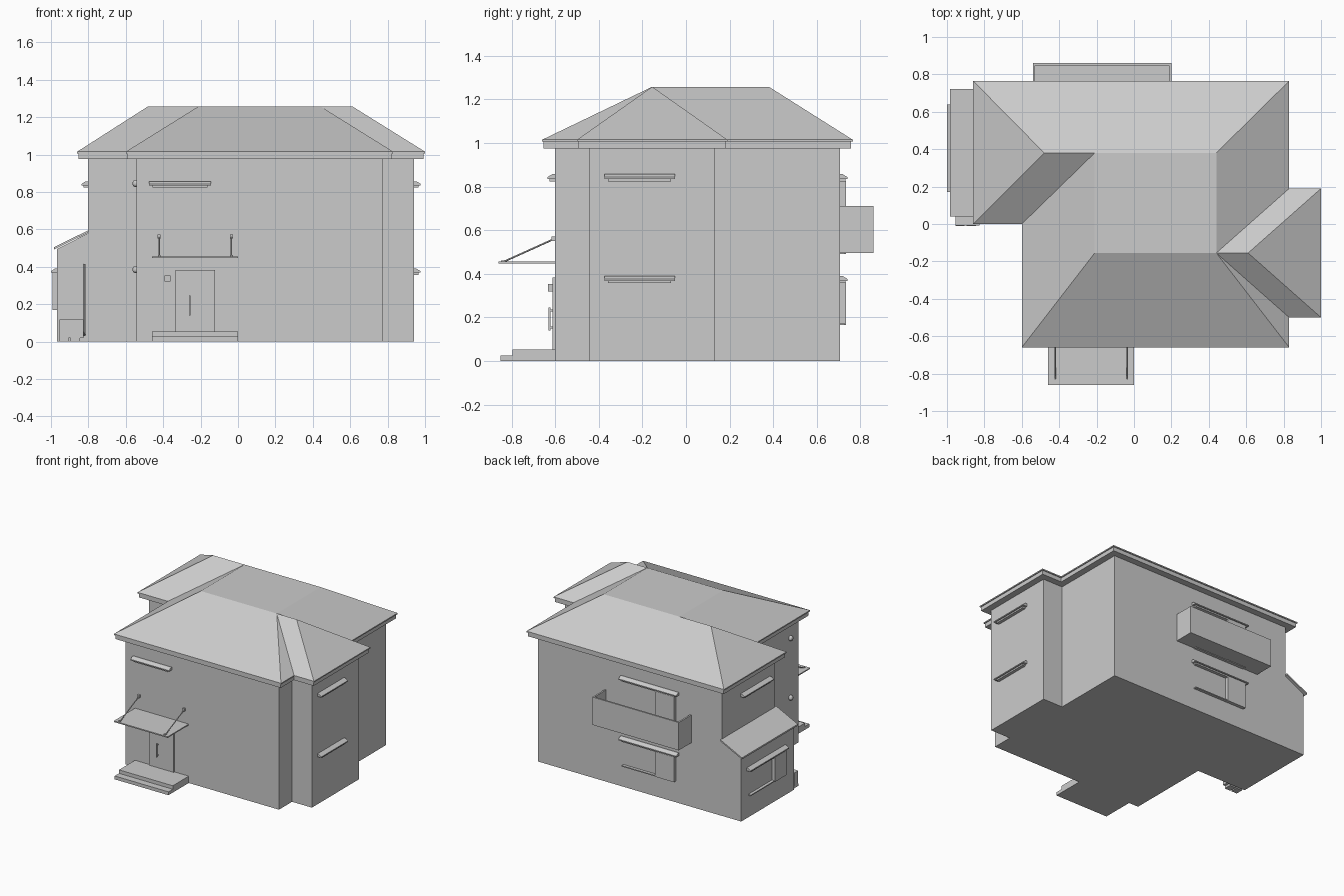
import bpy, bmesh
from math import radians
from mathutils import Matrix, Vector

if "Cube" in bpy.data.objects:
    bpy.data.objects.remove(bpy.data.objects["Cube"])

GREY = bpy.data.materials.new("plain_grey")
GREY.use_nodes = True
tone = (0.6, 0.6, 0.6, 1)
GREY.diffuse_color = tone
GREY.node_tree.nodes["Principled BSDF"].inputs["Base Color"].default_value = tone

FRONT, RIGHT, BACK, LEFT = 0, 90, 180, -90


def finish(name, bm, turn=0):
    """Turn the mesh about z and store it as an object."""
    bmesh.ops.recalc_face_normals(bm, faces=bm.faces)
    bm.transform(Matrix.Rotation(radians(turn), 4, "Z"))
    mesh = bpy.data.meshes.new(name)
    bm.to_mesh(mesh)
    bm.free()
    mesh.materials.append(GREY)
    ob = bpy.data.objects.new(name, mesh)
    bpy.context.collection.objects.link(ob)
    return ob


def prism(name, points, step, turn=0):
    """Extrude a flat outline of 3D points along a step."""
    bm = bmesh.new()
    face = bm.faces.new([bm.verts.new(p) for p in points])
    grown = bmesh.ops.extrude_face_region(bm, geom=[face], use_keep_orig=True)
    verts = [v for v in grown["geom"] if isinstance(v, bmesh.types.BMVert)]
    bmesh.ops.translate(bm, verts=verts, vec=step)
    return finish(name, bm, turn)


def box(name, x, y, z, turn=0):
    base = [(x[0], y[0], z[0]), (x[1], y[0], z[0]), (x[1], y[1], z[0]), (x[0], y[1], z[0])]
    return prism(name, base, (0, 0, z[1] - z[0]), turn)


def slab(name, outline, z0, z1):
    return prism(name, [(x, y, z0) for x, y in outline], (0, 0, z1 - z0))


def rod(name, start, end, radius):
    a, b = Vector(start), Vector(end)
    bm = bmesh.new()
    bmesh.ops.create_cone(bm, cap_ends=True, segments=10, radius1=radius,
                          radius2=radius, depth=(b - a).length)
    spin = (b - a).to_track_quat("Z", "Y").to_matrix().to_4x4()
    bm.transform(Matrix.Translation((a + b) / 2) @ spin)
    return finish(name, bm)


def inset(outline, d):
    """Shrink a right-angled counter-clockwise outline."""
    pts = [Vector(p) for p in outline]
    result = []
    for i, p in enumerate(pts):
        shift = Vector((0, 0))
        for edge in (p - pts[i - 1], pts[(i + 1) % len(pts)] - p):
            edge.normalize()
            shift += Vector((-edge.y, edge.x)) * d
        result.append(tuple(p + shift))
    return result


# Walls, eaves and hipped roof share one outline
eaves = [(-.86, 0), (-.6, 0), (-.6, -.66), (.83, -.66), (.83, -.5),
         (1, -.5), (1, .19), (.83, .19), (.83, .765), (-.86, .765)]
slab("house_walls", inset(eaves, .058), 0, .98)
slab("fascia", inset(eaves, .007), .975, 1.006)
slab("eave_edge", eaves, 1.006, 1.015)

ridge = dict(A=(-.48, .38), B=(-.21, .38), C=(-.21, -.155),
             D=(.44, -.155), E=(.61, -.155), F=(.44, .38))
bm = bmesh.new()
corner = {str(i): bm.verts.new((x, y, 1.015)) for i, (x, y) in enumerate(eaves)}
corner.update({k: bm.verts.new((x, y, 1.258)) for k, (x, y) in ridge.items()})
for face in "01BA 12CB 23DC 34D 45ED 56E 67DE 78FD 89ABF 90A BCDF 9876543210".split():
    bm.faces.new([corner[c] for c in face])
finish("hip_roof", bm)

# Lean-to extension on the side
prism("lean_to_walls", [(-.967, .058, 0), (-.79, .058, 0), (-.79, .058, .585),
                        (-.967, .058, .495)], (0, .648, 0))
prism("lean_to_roof", [(-.985, .04, .492), (-.80, .04, .583), (-.80, .04, .595),
                       (-.985, .04, .504)], (0, .683, 0))


# Window hoods: sloped top with a thinner shutter case below
def hood(name, turn, wall, u0, u1, z):
    prism(name + "_hood", [(u0, -wall + .005, z), (u0, -wall - .034, z),
                           (u0, -wall - .034, z + .008), (u0, -wall - .012, z + .022),
                           (u0, -wall + .005, z + .022)], (u1 - u0, 0, 0), turn)
    box(name + "_hood_lip", (u0 + .018, u1 - .018), (-wall - .024, -wall + .005),
        (z - .011, z), turn)


def shutter(name, turn, wall, case, sill, z0, z1):
    box(name + "_shutter_case", case, (-wall - .026, -wall + .005), (z0, z1), turn)
    box(name + "_sill", sill, (-wall - .022, -wall + .005), (z0, z0 + .008), turn)


hood("front_upper", FRONT, .602, -.475, -.145, .835)
for level, z in (("lower", .368), ("upper", .835)):
    hood("side_" + level, RIGHT, .942, -.375, -.05, z)
    hood("back_" + level, BACK, .707, -.06, .435, z)
hood("left_upper", LEFT, .802, -.48, -.12, .835)
hood("lean_to", LEFT, .967, -.64, -.17, .368)
shutter("back_lower", BACK, .707, (.25, .41), (-.04, .41), .165, .36)
shutter("back_upper", BACK, .707, (.25, .41), (-.04, .41), .49, .826)
shutter("lean_to", LEFT, .967, (-.33, -.19), (-.62, -.19), .17, .36)

# Round vent hoods on the recessed side wall
for z in (.375, .835):
    bm = bmesh.new()
    bmesh.ops.create_uvsphere(bm, u_segments=12, v_segments=8, radius=.02)
    bm.transform(Matrix.Translation((-.545, -.5, z + .01)))
    finish("vent_hood", bm)

# Balcony: floor and three parapet walls
box("balcony_floor", (-.54, .2), (.7, .86), (.495, .51))
box("balcony_front", (-.54, .2), (.847, .86), (.495, .71))
for x in (-.54, .188):
    box("balcony_side", (x, x + .012), (.7, .86), (.495, .71))

# Entrance: steps, door, handle, lamp and hung awning
box("lower_step", (-.46, 0), (-.85, -.6), (0, .026))
box("upper_step", (-.46, 0), (-.797, -.6), (.02, .053))
box("front_door", (-.335, -.122), (-.612, -.6), (.053, .383))
box("door_handle", (-.262, -.254), (-.63, -.622), (.14, .245))
for z in (.15, .228):
    box("handle_mount", (-.262, -.254), (-.624, -.6), (z, z + .008))
box("entry_lamp", (-.392, -.362), (-.632, -.6), (.32, .353))
box("awning", (-.46, 0), (-.86, -.6), (.447, .456))
for x in (-.422, -.035):
    rod("awning_rod", (x, -.84, .454), (x, -.605, .56), .004)
    box("rod_bracket", (x - .008, x + .008), (-.616, -.6), (.55, .572))
    box("rod_foot", (x - .007, x + .007), (-.848, -.83), (.454, .462))

# Outdoor unit with feet, and its pipe
box("outdoor_unit", (-.955, -.825), (-.008, .04), (.018, .118))
for x in (-.93, -.87):
    box("unit_foot", (x - .025, x + .025), (-.012, .045), (0, .018))
rod("unit_pipe", (-.82, .05, .03), (-.82, .05, .415), .006)
rod("pipe_bend", (-.83, .03, .05), (-.82, .05, .035), .006)
